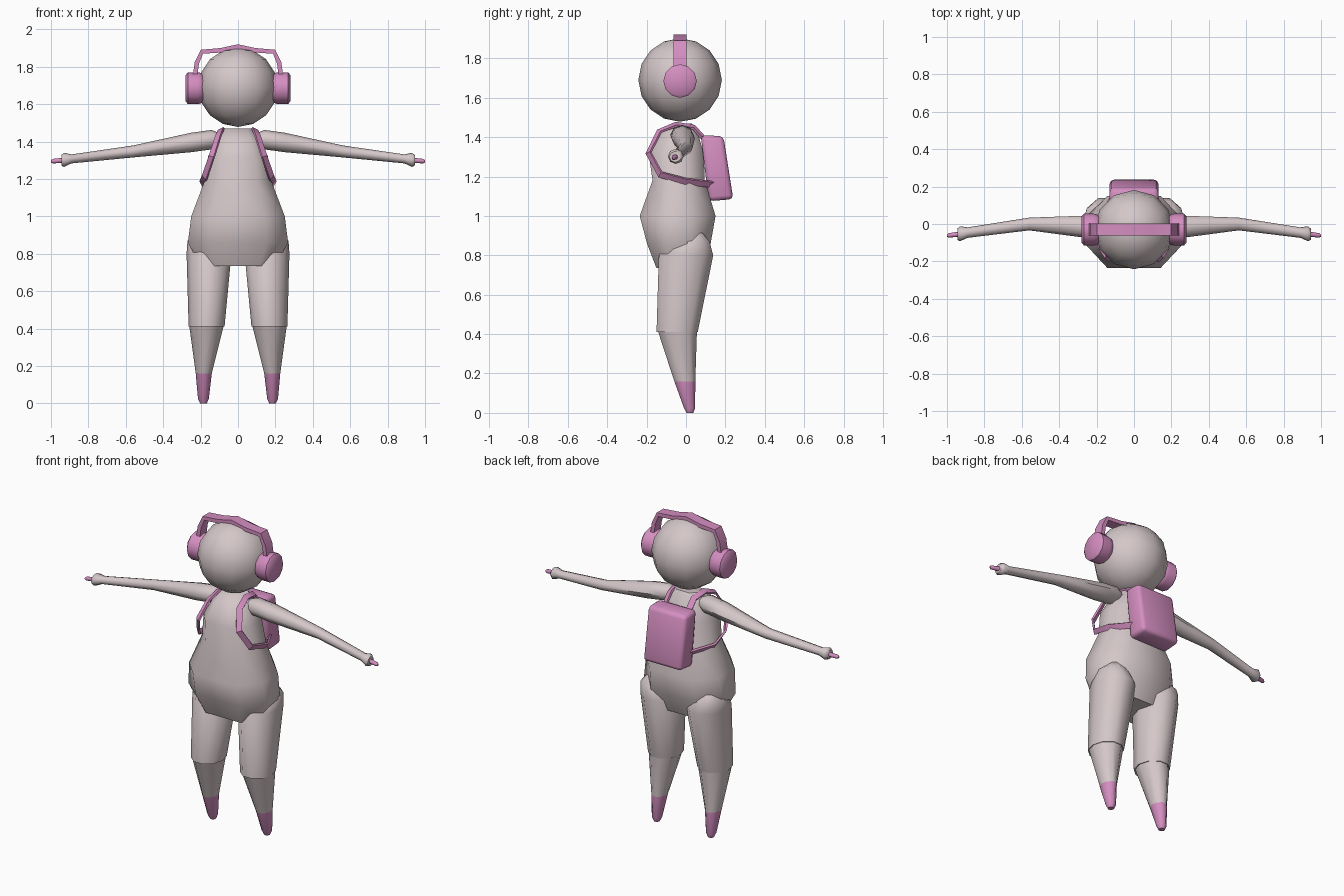
import bpy, bmesh, math
from mathutils import Vector

if "Cube" in bpy.data.objects:
    bpy.data.objects.remove(bpy.data.objects["Cube"])


def material(name, col):
    m = bpy.data.materials.new(name)
    m.diffuse_color = (*col, 1)
    m.use_nodes = True
    m.node_tree.nodes["Principled BSDF"].inputs["Base Color"].default_value = m.diffuse_color
    return m


GREY = material("warm grey", (0.66, 0.57, 0.58))
PINK = material("pink", (0.66, 0.27, 0.53))


def finish(name, bm, mats, mirror=False, angle=50):
    """Turn a bmesh into a smooth shaded object, optionally mirrored in x."""
    bmesh.ops.recalc_face_normals(bm, faces=bm.faces)
    me = bpy.data.meshes.new(name)
    for f in bm.faces:
        f.smooth = True
    bm.to_mesh(me)
    bm.free()
    me.set_sharp_from_angle(angle=math.radians(angle))
    for m in mats:
        me.materials.append(m)
    ob = bpy.data.objects.new(name, me)
    bpy.context.collection.objects.link(ob)
    if mirror:
        mod = ob.modifiers.new("mirror", 'MIRROR')
        mod.use_mirror_merge = False
    return ob


def loft(rings):
    """Skin closed rings of points and cap both ends."""
    bm = bmesh.new()
    loops = [[bm.verts.new(p) for p in r] for r in rings]
    n = len(loops[0])
    for a, b in zip(loops, loops[1:]):
        for i in range(n):
            j = (i + 1) % n
            bm.faces.new((a[i], a[j], b[j], b[i]))
    bm.faces.new(loops[0])
    bm.faces.new(loops[-1])
    return bm


def flat_ring(z, cx, cy, rx, ry, n=10):
    return [(cx + rx * math.cos(2 * math.pi * i / n),
             cy + ry * math.sin(2 * math.pi * i / n), z) for i in range(n)]


def arm_ring(x, y, z, ry, rz, n=8):
    return [(x, y + ry * math.cos(2 * math.pi * i / n),
             z + rz * math.sin(2 * math.pi * i / n)) for i in range(n)]


def torso_ring(z, rx, y0, y1):
    c, r = (y0 + y1) / 2, (y1 - y0) / 2
    shape = [(.57, -1), (1, -.4), (1, .4), (.57, 1)]
    pts = shape + [(-x, y) for x, y in reversed(shape)]
    return [(rx * x, c + r * y, z) for x, y in pts]


def ribbon(path, normals, width, thick):
    """Rectangular strip along a path, facing the given normals."""
    rings = []
    path = [Vector(p) for p in path]
    for i, p in enumerate(path):
        t = (path[min(i + 1, len(path) - 1)] - path[max(i - 1, 0)]).normalized()
        n = Vector(normals[i])
        n = (n - t * n.dot(t)).normalized()
        s = t.cross(n) * width / 2
        n *= thick / 2
        rings.append([p + s + n, p - s + n, p - s - n, p + s - n])
    return loft(rings)


# Head
bm = bmesh.new()
bmesh.ops.create_uvsphere(bm, u_segments=12, v_segments=8, radius=0.212)
bmesh.ops.translate(bm, verts=bm.verts, vec=(0, -0.03, 1.69))
finish("head", bm, [GREY])

# Torso
finish("torso", loft([torso_ring(*r) for r in (
    (1.47, .075, -.07, .03), (1.42, .115, -.13, .06), (1.32, .16, -.19, .09),
    (1.18, .182, -.17, .095), (1.00, .25, -.235, .15), (.86, .268, -.198, .125),
    (.735, .20, -.15, .08))]), [GREY])

# Thighs
finish("thigh", loft([flat_ring(*r) for r in (
    (.92, .185, .05, .03, .03), (.87, .18, .02, .09, .105),
    (.80, .155, 0, .12, .145), (.41, .168, -.045, .096, .11))]), [GREY], True)

# Shins with coloured feet
bm = loft([flat_ring(*r) for r in (
    (.425, .168, -.045, .094, .106), (.16, .183, -.006, .043, .056),
    (.025, .185, .018, .029, .03), (0, .185, .02, .018, .018))])
for f in bm.faces:
    if f.calc_center_median().z < .16:
        f.material_index = 1
finish("shin_and_foot", bm, [GREY, PINK], True)

# Arms with flared cuffs
finish("arm", loft([arm_ring(*r) for r in (
    (.09, -.02, 1.41, .035, .03), (.14, -.02, 1.41, .06, .052),
    (.25, -.015, 1.395, .06, .052), (.56, 0, 1.347, .034, .032),
    (.89, -.046, 1.307, .028, .024), (.93, -.052, 1.302, .04, .038),
    (.945, -.055, 1.30, .03, .028))]), [GREY], True)

# Hand tips
finish("hand_tip", loft([arm_ring(*r) for r in (
    (.93, -.053, 1.30, .014, .014), (.99, -.061, 1.295, .012, .012),
    (1.0, -.062, 1.294, .006, .006))]), [PINK], True)

# Headphone cups
finish("headphone_cup", loft([arm_ring(x, -.03, 1.685, r, r, 12) for x, r in (
    (.18, .07), (.20, .082), (.215, .085), (.268, .085), (.28, .07))]), [PINK], True)

# Headphone band
half = [(.23, 1.75), (.22, 1.82), (.193, 1.88), (.09, 1.888)]
pts = half + [(0, 1.908)] + [(-x, z) for x, z in reversed(half)]
path = [(x, -.03, z) for x, z in pts]
finish("headphone_band", ribbon(path, [(x, 0, z - 1.69) for x, z in pts], .065, .024),
       [PINK], angle=35)

# Backpack body, tilted with rounded edges
bm = bmesh.new()
corners = [(.075, 1.41), (.19, 1.405), (.24, 1.085), (.115, 1.075)]
a, b = [[bm.verts.new((x, y, z)) for y, z in corners] for x in (-.13, .13)]
for i in range(4):
    j = (i + 1) % 4
    bm.faces.new((a[i], a[j], b[j], b[i]))
bm.faces.new(a)
bm.faces.new(b)
bmesh.ops.recalc_face_normals(bm, faces=bm.faces)
bmesh.ops.bevel(bm, geom=bm.edges[:], offset=.022, segments=2, profile=.5,
                affect='EDGES')
finish("backpack", bm, [PINK])

# Backpack straps
path = [(.08, .11, 1.37), (.08, .04, 1.45), (.09, -.05, 1.465), (.105, -.135, 1.43),
        (.14, -.19, 1.32), (.178, -.13, 1.21), (.193, 0, 1.175), (.115, .14, 1.16)]
normals = [Vector(p) - Vector((0, -.02, 1.3)) for p in path]
finish("backpack_strap", ribbon(path, normals, .034, .012), [PINK], True, 35)
